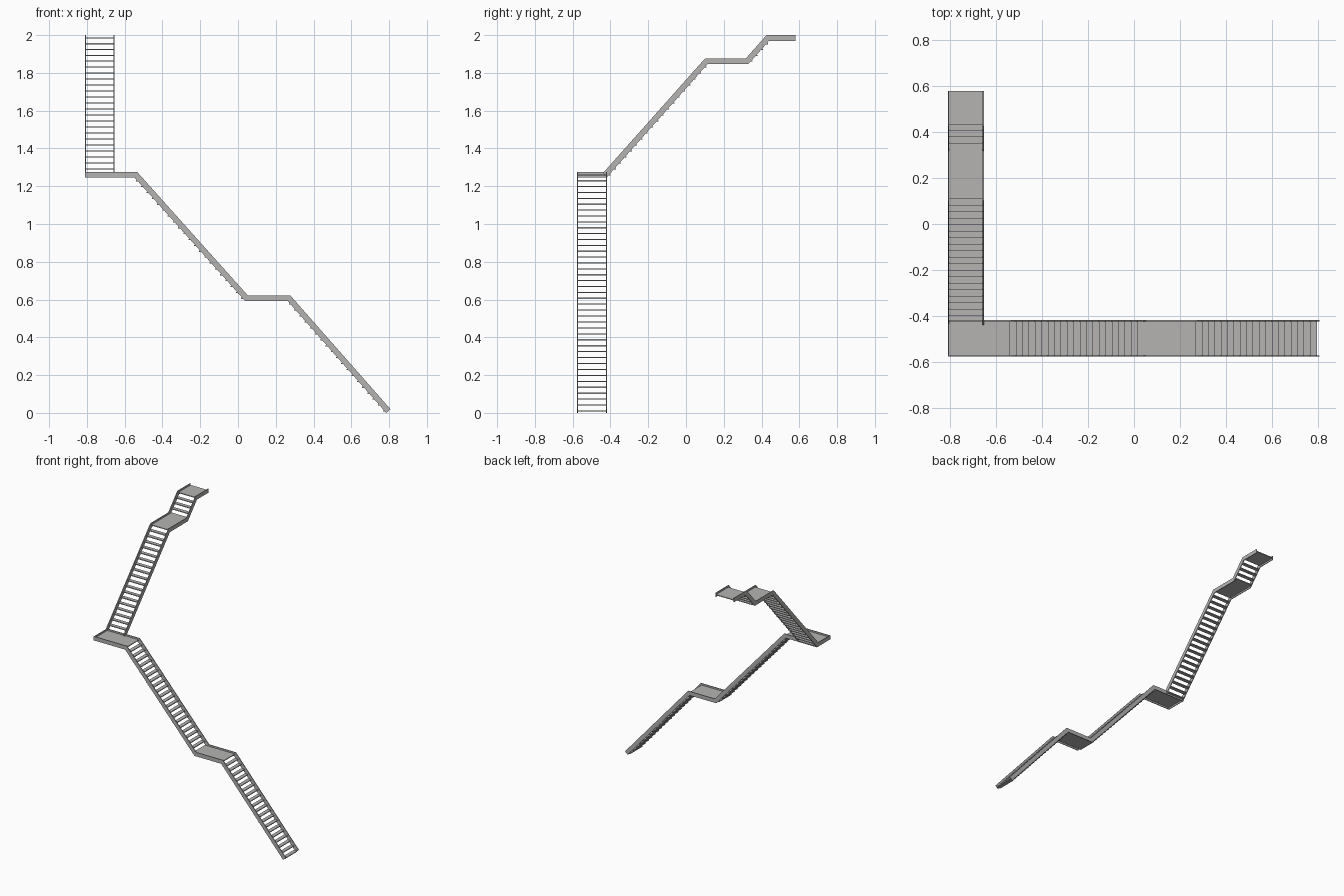
import bpy, bmesh, math
from mathutils import Vector

cube = bpy.data.objects.get("Cube")
if cube:
    bpy.data.objects.remove(cube, do_unlink=True)

steel = bpy.data.materials.new("grey steel")
steel.use_nodes = True
GREY = (0.46, 0.455, 0.45, 1)
steel.diffuse_color = GREY
steel.node_tree.nodes["Principled BSDF"].inputs["Base Color"].default_value = GREY

HEIGHT = 0.03      # stringer depth
SHEET = 0.006      # stringer thickness
PLATE = 0.006      # tread and landing thickness
RISE = 0.0315
TREAD = 0.028


def finish(bm, name):
    bmesh.ops.recalc_face_normals(bm, faces=bm.faces)
    mesh = bpy.data.meshes.new(name)
    bm.to_mesh(mesh)
    bm.free()
    mesh.materials.append(steel)
    obj = bpy.data.objects.new(name, mesh)
    bpy.context.collection.objects.link(obj)


def prism(bm, profile, w0, w1, axis):
    """Extrude a (run, height) profile across the stair width."""
    def place(p, w):
        return (p[0], w, p[1]) if axis == "x" else (w, p[0], p[1])
    a = [bm.verts.new(place(p, w0)) for p in profile]
    b = [bm.verts.new(place(p, w1)) for p in profile]
    bm.faces.new(a)
    bm.faces.new(b[::-1])
    for i in range(len(a)):
        j = (i + 1) % len(a)
        bm.faces.new((a[i], b[i], b[j], a[j]))


def rect(u0, u1, z):
    h = PLATE / 2
    return [(u0, z - h), (u1, z - h), (u1, z + h), (u0, z + h)]


def band(path):
    """Outline of constant depth around a path, mitred at the bends."""
    pts = [Vector(p) for p in path]
    normals = []
    for p, q in zip(pts, pts[1:]):
        d = (q - p).normalized()
        normals.append(Vector((-d.y, d.x)))
    upper, lower = [], []
    for i, p in enumerate(pts):
        n0, n1 = normals[max(i - 1, 0)], normals[min(i, len(normals) - 1)]
        m = (n0 + n1).normalized()
        off = m * (HEIGHT / 2 / m.dot(n0))
        upper.append(p + off)
        lower.append(p - off)
    return upper + lower[::-1]


def stair(name, path, w0, w1, axis):
    # Side stringers
    for side, w in (("outer", w0), ("inner", w1 - SHEET)):
        bm = bmesh.new()
        prism(bm, band(path), w, w + SHEET, axis)
        finish(bm, f"{name}_{side}_stringer")
    # Treads and landings between the stringers
    treads, landings = bmesh.new(), bmesh.new()
    a, b = w0 + SHEET, w1 - SHEET
    d = math.copysign(1, path[-1][0] - path[0][0])
    last = len(path) - 2
    for i, (p, q) in enumerate(zip(path, path[1:])):
        if p[1] == q[1]:
            reach = 0 if i == last else TREAD * d
            prism(landings, rect(p[0], q[0] + reach, p[1]), a, b, axis)
            continue
        n = round((q[1] - p[1]) / RISE)
        for k in range(0 if i == 0 else 1, n):
            u = p[0] + (q[0] - p[0]) * k / n
            z = p[1] + (q[1] - p[1]) * k / n
            prism(treads, rect(u, u + TREAD * d, z), a, b, axis)
    finish(treads, f"{name}_treads")
    finish(landings, f"{name}_landings")


# Lower stair climbs towards -x, upper stair climbs towards +y
stair("lower_stair",
      [(0.796, 0.01), (0.27, 0.607), (0.045, 0.607), (-0.54, 1.26), (-0.811, 1.26)],
      -0.578, -0.418, "x")
stair("upper_stair",
      [(-0.428, 1.26), (0.108, 1.862), (0.324, 1.862), (0.433, 1.985), (0.58, 1.985)],
      -0.811, -0.654, "y")

# Closing plate on the outer end of the corner landing
bm = bmesh.new()
prism(bm, band([(-0.578, 1.26), (-0.418, 1.26)]), -0.811, -0.811 + SHEET, "y")
finish(bm, "corner_end_plate")
